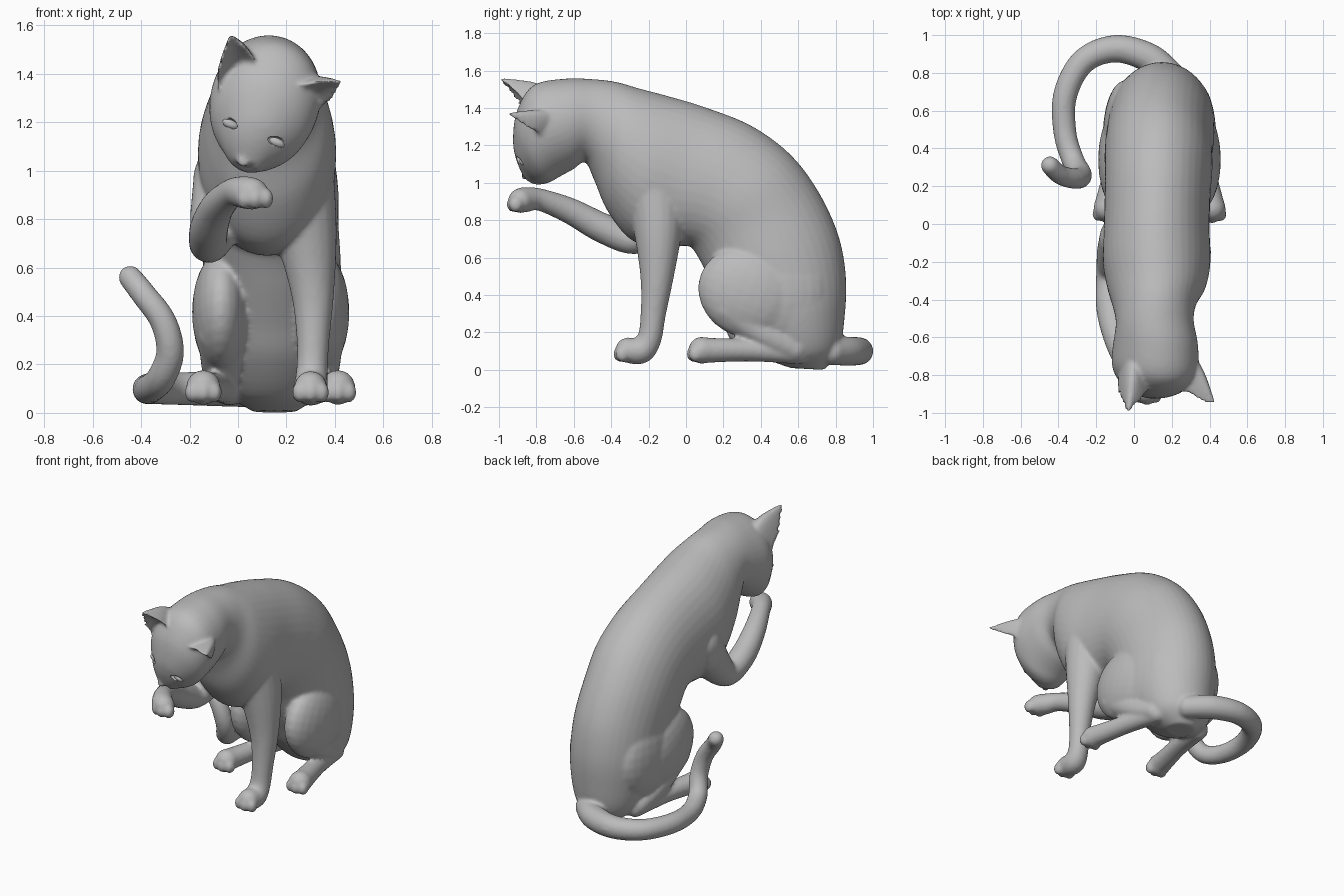
import bpy, bmesh, math
from mathutils import Vector, Matrix
from mathutils.bvhtree import BVHTree

fur = bpy.data.materials.new("grey")
fur.diffuse_color = (0.5, 0.5, 0.5, 1)


def spline(rows, steps):
    """Catmull-Rom interpolation of rows of numbers."""
    out = []
    n = len(rows)
    for i in range(n - 1):
        a, b, c, d = (rows[max(0, min(n - 1, k))] for k in range(i - 1, i + 3))
        for s in range(steps):
            t = s / steps
            out.append([0.5 * (2 * q + (r - p) * t + (2 * p - 5 * q + 4 * r - w) * t * t
                        + (3 * q - p - 3 * r + w) * t ** 3) for p, q, r, w in zip(a, b, c, d)])
    return out + [list(rows[-1])]


def skin(bm, rings):
    """Closed tube through rings of points."""
    vs = [[bm.verts.new(p) for p in ring] for ring in rings]
    n = len(vs[0])
    for a, b in zip(vs, vs[1:]):
        for i in range(n):
            bm.faces.new((a[i], a[(i + 1) % n], b[(i + 1) % n], b[i]))
    bm.faces.new(vs[0][::-1])
    bm.faces.new(vs[-1])


def ball(bm, centre, radii, rot=None):
    m = Matrix.Translation(centre) @ (rot or Matrix()) @ Matrix.Diagonal((*radii, 1))
    bmesh.ops.create_uvsphere(bm, u_segments=24, v_segments=14, radius=1, matrix=m)


def limb(bm, pts):
    """Round tube along points (x, y, z, radius) with ball ends."""
    path = spline(pts, 6)
    rings = []
    side = None
    for i, p in enumerate(path):
        c = Vector(p[:3])
        t = (Vector(path[min(i + 1, len(path) - 1)][:3]) - Vector(path[max(i - 1, 0)][:3])).normalized()
        side = t.orthogonal() if side is None else side - t * side.dot(t)
        side.normalize()
        up = t.cross(side)
        rings.append([c + p[3] * (side * math.cos(a) + up * math.sin(a))
                      for a in (k * math.tau / 20 for k in range(20))])
    skin(bm, rings)
    for e in (pts[0], pts[-1]):
        ball(bm, e[:3], (e[3],) * 3)


def ear(bm, a, back, b, inner, tip):
    """Solid cupped ear: a rounded back and a shallower front, drawn to the tip."""
    a, back, b, inner, tip = map(Vector, (a, back, b, inner, tip))

    def arc(p, q, r, u):
        return p * (1 - u) ** 2 + q * 2 * u * (1 - u) + r * u * u
    base = [arc(a, back, b, i / 12) for i in range(13)] + [arc(b, inner, a, i / 12) for i in range(1, 12)]
    mid = (a + b) / 2
    rings = []
    for j in range(10):
        t = j / 10.2
        bulge = 1 + 0.35 * math.sin(math.pi * t)
        rings.append([mid.lerp(tip, t) + (p - mid) * (1 - t) * bulge for p in base])
    skin(bm, rings)


def finish(name, bm):
    bmesh.ops.recalc_face_normals(bm, faces=bm.faces)
    me = bpy.data.meshes.new(name)
    bm.to_mesh(me)
    bm.free()
    ob = bpy.data.objects.new(name, me)
    bpy.context.collection.objects.link(ob)
    me.materials.append(fur)
    for p in me.polygons:
        p.use_smooth = True
    return ob


bm = bmesh.new()

# Torso, neck and head: back y, z, belly y, z, centre x, half width, roll
sections = [
    (0.74, 0.00, 0.56, 0.01, 0.15, 0.09, 0),
    (0.82, 0.11, 0.42, 0.07, 0.15, 0.20, 0),
    (0.85, 0.30, 0.28, 0.22, 0.15, 0.26, 0),
    (0.855, 0.50, 0.20, 0.36, 0.145, 0.28, 0),
    (0.815, 0.72, 0.12, 0.50, 0.14, 0.285, 0),
    (0.71, 0.95, 0.06, 0.61, 0.13, 0.285, 0),
    (0.56, 1.15, 0.02, 0.66, 0.13, 0.285, 0),
    (0.35, 1.305, -0.04, 0.66, 0.125, 0.28, 0),
    (0.10, 1.405, -0.15, 0.65, 0.12, 0.28, 0),
    (-0.10, 1.465, -0.30, 0.70, 0.12, 0.285, 0),
    (-0.25, 1.505, -0.42, 0.85, 0.12, 0.26, 0.05),
    (-0.37, 1.54, -0.49, 1.01, 0.11, 0.22, 0.15),
    (-0.49, 1.555, -0.54, 1.11, 0.11, 0.205, 0.25),
    (-0.65, 1.56, -0.60, 1.07, 0.115, 0.22, 0.36),
    (-0.82, 1.525, -0.67, 1.03, 0.11, 0.225, 0.4),
    (-0.905, 1.39, -0.71, 1.01, 0.09, 0.20, 0.4),
    (-0.925, 1.24, -0.74, 1.00, 0.065, 0.145, 0.4),
    (-0.91, 1.14, -0.77, 0.995, 0.04, 0.095, 0.4),
    (-0.875, 1.05, -0.80, 0.995, 0.03, 0.055, 0.4)]
rings = []
for by, bz, fy, fz, cx, w, roll in spline(sections, 5):
    c = Vector((cx, (by + fy) / 2, (bz + fz) / 2))
    half = Vector((0, (by - fy) / 2, (bz - fz) / 2))
    turn = Matrix.Rotation(roll, 3, 'Y')
    rings.append([c + turn @ (half * math.cos(a) + Vector((w * math.sin(a), 0, 0)))
                  for a in (k * math.tau / 40 for k in range(40))])
skin(bm, rings)
tree = BVHTree.FromBMesh(bm)

# Ears
ear(bm, (-0.09, -0.83, 1.33), (-0.01, -0.58, 1.58), (0.085, -0.85, 1.41),
    (0.0, -0.76, 1.42), (-0.035, -1.02, 1.575))
ear(bm, (0.22, -0.86, 1.34), (0.30, -0.56, 1.44), (0.33, -0.77, 1.25),
    (0.26, -0.76, 1.31), (0.445, -0.975, 1.375))

# Raised foreleg, standing foreleg, tail
limb(bm, [(-0.045, -0.08, 0.97, 0.14), (-0.085, -0.17, 0.80, 0.115), (-0.12, -0.28, 0.70, 0.082),
          (-0.12, -0.45, 0.76, 0.08), (-0.085, -0.62, 0.85, 0.07), (-0.02, -0.78, 0.91, 0.06),
          (0.03, -0.86, 0.91, 0.068), (0.06, -0.885, 0.905, 0.066)])
limb(bm, [(0.23, -0.16, 0.98, 0.17), (0.28, -0.15, 0.74, 0.13), (0.308, -0.155, 0.5, 0.09),
          (0.31, -0.175, 0.3, 0.068), (0.305, -0.195, 0.17, 0.065), (0.30, -0.24, 0.105, 0.072),
          (0.30, -0.31, 0.105, 0.068)])
limb(bm, [(0.2, 0.78, 0.1, 0.075), (0.08, 0.88, 0.1, 0.078), (-0.1, 0.928, 0.1, 0.073),
          (-0.27, 0.86, 0.1, 0.067), (-0.365, 0.68, 0.1, 0.064), (-0.365, 0.48, 0.1, 0.061),
          (-0.32, 0.33, 0.14, 0.06), (-0.28, 0.26, 0.25, 0.058), (-0.31, 0.24, 0.38, 0.055),
          (-0.39, 0.26, 0.49, 0.052), (-0.445, 0.31, 0.56, 0.049)])

# Hind legs: thigh, haunch, shin and long foot on each side
for s in (-1, 1):
    cx = 0.135
    ball(bm, (cx + s * 0.205, 0.34, 0.415), (0.12, 0.28, 0.245), Matrix.Rotation(-0.35, 4, 'X'))
    ball(bm, (cx + s * 0.185, 0.47, 0.42), (0.115, 0.29, 0.29))
    limb(bm, [(cx + s * 0.21, 0.22, 0.33, 0.09), (cx + s * 0.20, 0.42, 0.19, 0.085),
              (cx + s * 0.18, 0.58, 0.11, 0.07)])
    limb(bm, [(cx + s * 0.17, 0.60, 0.09, 0.06), (cx + s * 0.22, 0.35, 0.105, 0.06),
              (cx + s * 0.265, 0.15, 0.105, 0.066), (cx + s * 0.278, 0.085, 0.105, 0.072)])

# Toes on the four paws
for x, y, z in ((0.30, -0.352, 0.085), (0.413, 0.04, 0.085), (-0.143, 0.04, 0.085), (0.07, -0.922, 0.885)):
    for k in (-1, 0, 1):
        ball(bm, (x + k * 0.045, y + abs(k) * 0.012, z), (0.032, 0.038, 0.043))

# Nose and brows
turn = Matrix.Rotation(0.4, 4, 'Y')
ball(bm, (0.02, -0.862, 1.035), (0.028, 0.018, 0.02), turn)

cat = finish("cat_body", bm)
m = cat.modifiers.new("blend", 'REMESH')
m.mode = 'VOXEL'
m.voxel_size = 0.0115
m.use_smooth_shade = True
m = cat.modifiers.new("soften", 'SMOOTH')
m.factor = 0.5
m.iterations = 6

# Eye sockets cut into the face, with closed lids inside
sockets, lids = bmesh.new(), bmesh.new()
for x, z in ((-0.03, 1.195), (0.16, 1.12)):
    hit = tree.ray_cast(Vector((x, -2, z)), Vector((0, 1, 0)))[0]
    ball(sockets, hit, (0.045, 0.022, 0.02), turn)
    ball(lids, hit + Vector((0, 0.026, -0.003)), (0.036, 0.022, 0.02), turn)
cutter = finish("eye_socket_cutter", sockets)
cutter.hide_render = True
cutter.hide_viewport = True
m = cat.modifiers.new("sockets", 'BOOLEAN')
m.operation = 'DIFFERENCE'
m.object = cutter
finish("eyelids", lids)
